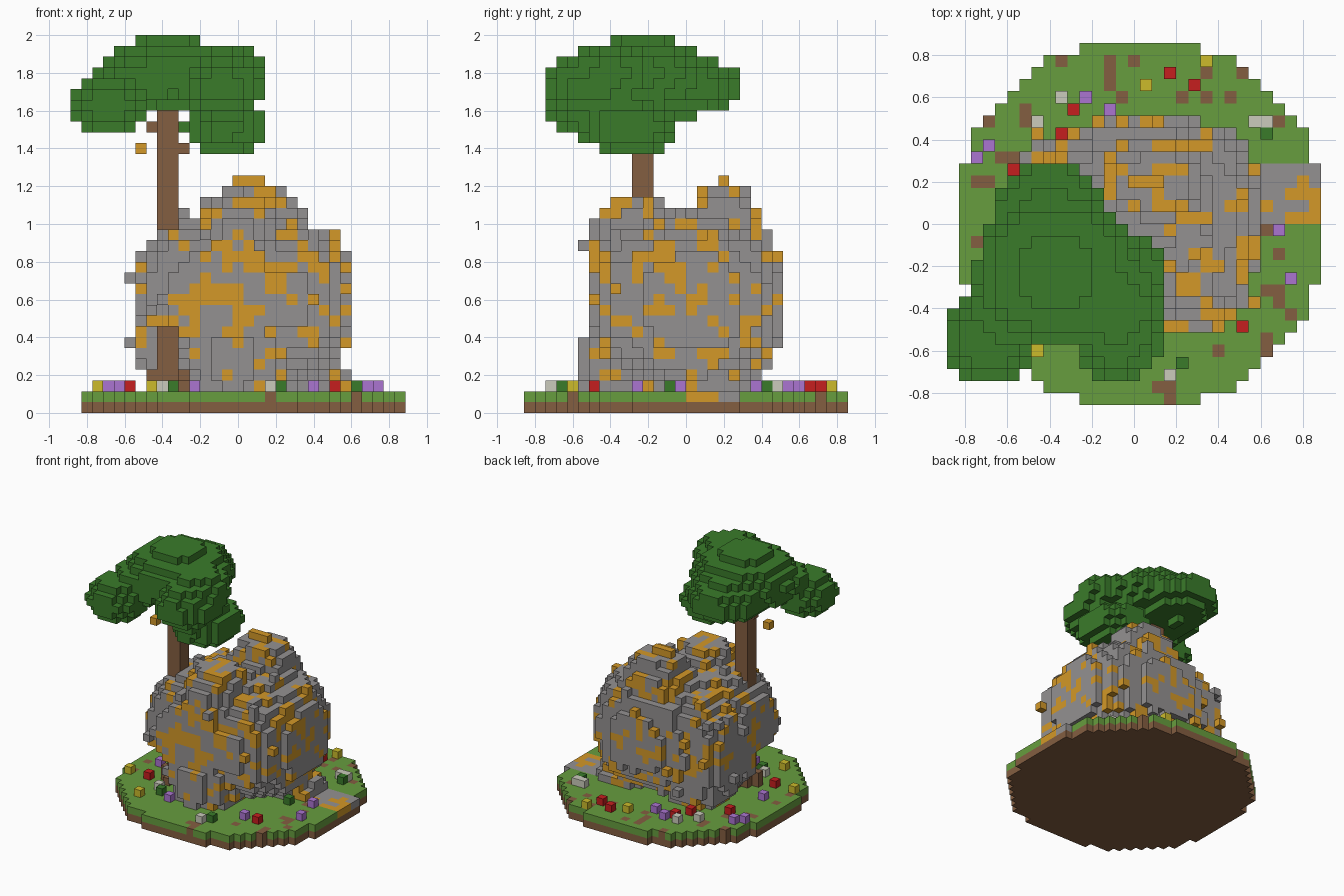
import bpy
import bmesh
import random
from mathutils import Vector, noise

random.seed(4)
if "Cube" in bpy.data.objects:
    bpy.data.objects.remove(bpy.data.objects["Cube"], do_unlink=True)

V = 2 / 35                      # edge length of one block
NX, NY, NZ = 31, 30, 35         # grid size in blocks

# Colours
COLOURS = {
    "grass": (103, 157, 62), "leaf": (58, 123, 42), "earth": (132, 94, 65),
    "stone": (148, 145, 145), "ochre": (211, 152, 40), "violet": (171, 117, 209),
    "red": (198, 30, 30), "yellow": (204, 187, 43), "pale": (203, 203, 188),
}


def linear(c):
    c /= 255
    return ((c + 0.055) / 1.055) ** 2.4


MATERIALS = {}
for name, rgb in COLOURS.items():
    mat = bpy.data.materials.new(name)
    mat.use_nodes = True
    colour = [linear(c) for c in rgb] + [1]
    mat.diffuse_color = colour
    bsdf = mat.node_tree.nodes["Principled BSDF"]
    bsdf.inputs["Base Color"].default_value = colour
    bsdf.inputs["Roughness"].default_value = 0.9
    MATERIALS[name] = mat

# Every filled block: cell -> (part, colour)
blocks = {}


def centre(cell):
    i, j, k = cell
    return Vector(((i - 15) * V, (j - 14.5) * V, (k + 0.5) * V))


def put(part, colour, *cells):
    for cell in cells:
        blocks[cell] = (part, colour)


def box(i0, i1, j0, j1, k0, k1):
    return [(i, j, k) for i in range(i0, i1 + 1)
            for j in range(j0, j1 + 1) for k in range(k0, k1 + 1)]


def inside(p, lobes, power):
    return any(sum(abs((p[a] - c[a]) / r[a]) ** power for a in range(3)) <= 1
               for c, r in lobes)


def blob(lobes, power, k0):
    return [c for c in box(0, NX - 1, 0, NY - 1, k0, NZ - 1)
            if inside(centre(c), lobes, power)]


def stone_colour(cell):
    # Lichen grows in clumps, thicker towards the top
    n = noise.noise(Vector(cell) * 0.55 + Vector((3.3, 7.1, 1.7)))
    return "ochre" if n > 0.27 - 0.13 * centre(cell).z or random.random() < 0.06 else "stone"


# Round island: earth below, grass above
for cell in box(0, NX - 1, 0, NY - 1, 0, 1):
    p = centre(cell) / V
    if (p.x - 0.5) ** 2 + p.y ** 2 < 240:
        put("island", "grass" if cell[2] else "earth", cell)

# Bare earth patches and the stone path at the edge
PATCHES = [(13, 26), (13, 27), (13, 28), (9, 28), (15, 28), (6, 23), (6, 24),
           (14, 25), (19, 25), (21, 25), (23, 25), (21, 27), (24, 27), (3, 23),
           (4, 20), (5, 20), (2, 18), (3, 18), (2, 13), (2, 10), (26, 14),
           (27, 12), (26, 9), (27, 9), (27, 8), (28, 7), (26, 4), (26, 5),
           (22, 4), (17, 1), (18, 1), (18, 0), (27, 23)]
for i, j in PATCHES:
    put("island", "earth", (i, j, 1))
put("island", "stone", *box(25, 30, 15, 19, 1, 1))
for i, j in [(29, 18), (28, 17), (29, 17), (30, 17), (26, 16), (30, 16),
             (28, 15), (29, 15), (30, 15)]:
    put("island", "ochre", (i, j, 1))

# Flowers and small plants on the grass, by grid column
FLOWERS = {
    "yellow": [(21, 28), (16, 26), (2, 9), (7, 4)],
    "red": [(18, 27), (20, 26), (10, 24), (9, 22), (5, 19), (24, 6), (5, 9)],
    "violet": [(11, 25), (13, 24), (3, 21), (2, 20), (27, 14), (28, 10),
               (22, 6), (4, 13), (11, 5)],
    "pale": [(9, 25), (7, 23), (25, 23), (26, 23), (18, 2), (8, 7)],
    "leaf": [(26, 22), (19, 3), (9, 6), (24, 13)],
}
planted = {spot for spots in FLOWERS.values() for spot in spots}

# Boulder: front lobe with its crest and foot, body tucked in at the ground,
# right shoulder, back left flank, peak, and low ledge by the path
ROCK = [((-0.1, -0.13, 0.58), (0.47, 0.4, 0.47)),
        ((0.0, -0.25, 0.85), (0.21, 0.26, 0.3)),
        ((-0.02, -0.29, 0.27), (0.26, 0.27, 0.27)),
        ((0.1, 0.04, 0.58), (0.52, 0.47, 0.46)),
        ((0.27, -0.22, 0.6), (0.29, 0.28, 0.36)),
        ((-0.25, 0.19, 0.52), (0.3, 0.24, 0.44)),
        ((0.09, 0.2, 0.7), (0.27, 0.21, 0.53)),
        ((0.4, 0.15, 0.12), (0.22, 0.19, 0.11))]
rock = set()
for cell in blob(ROCK, 2.6, 2):
    p = centre(cell)
    under_tree = p.x < -0.27 and p.y < -0.12 and p.z < 0.46
    under_back = p.y > 0.34 and p.z < 0.18
    if not under_tree and not under_back:
        rock.add(cell)

# Loose stones sticking out of the boulder
bumps = {(15, 18, 21), (5, 16, 12), (5, 18, 6), (17, 5, 15)}
STEPS = [(1, 0, 0), (-1, 0, 0), (0, 1, 0), (0, -1, 0), (0, 0, 1)]
for cell in sorted(rock):
    for step in STEPS:
        near = tuple(a + b for a, b in zip(cell, step))
        p = centre(near)
        if (near not in rock and near[:2] not in planted
                and random.random() < 0.035
                and -0.54 < p.x < 0.6 and abs(p.y) < 0.5 and 0.2 < p.z < 1.12):
            bumps.add(near)
for cell in sorted(rock | bumps):
    put("boulder", stone_colour(cell), cell)

# Tree trunk with roots and branch stubs
put("trunk", "earth", *box(8, 9, 10, 11, 2, 28))
put("trunk", "earth", (7, 10, 2), (7, 10, 3), (10, 10, 2), (11, 10, 2),
    (8, 9, 2), (9, 12, 2), (10, 11, 3), (7, 11, 26), (10, 10, 24))

# Leafy crown: main mass, back, left bough, joining bough, three right boughs
CROWN = [((-0.37, -0.22, 1.79), (0.38, 0.36, 0.21)),
         ((-0.4, 0.0, 1.73), (0.28, 0.3, 0.16)),
         ((-0.69, -0.55, 1.63), (0.21, 0.21, 0.16)),
         ((-0.52, -0.4, 1.74), (0.26, 0.2, 0.14)),
         ((-0.1, -0.4, 1.8), (0.25, 0.24, 0.15)),
         ((-0.08, -0.5, 1.72), (0.22, 0.25, 0.18)),
         ((-0.06, -0.3, 1.51), (0.23, 0.27, 0.15))]
put("crown", "leaf", *blob(CROWN, 2.0, 24))

# Hanging fruit
put("fruit", "ochre", (6, 9, 24))

for colour, spots in FLOWERS.items():
    for i, j in spots:
        put("flowers", colour, (i, j, 2))


# Turn each part into a mesh of its exposed block faces
def build(part):
    bm = bmesh.new()
    names = list(dict.fromkeys(c for p, c in blocks.values() if p == part))
    verts = {}

    def corner(point):
        key = tuple(round(a * 2) for a in point)
        if key not in verts:
            verts[key] = bm.verts.new(Vector(key) / 2 * V)
        return verts[key]

    for cell, (owner, colour) in blocks.items():
        if owner != part:
            continue
        mid = centre(cell) / V
        for axis in range(3):
            for sign in (-1, 1):
                step = [0, 0, 0]
                step[axis] = sign
                if tuple(a + b for a, b in zip(cell, step)) in blocks:
                    continue
                n = Vector(step) / 2
                u = Vector((0, 0, 0))
                u[(axis + 1) % 3] = 0.5
                w = n.cross(u) * 2
                face = bm.faces.new([corner(mid + n + d) for d in
                                     (-u - w, u - w, u + w, w - u)])
                face.material_index = names.index(colour)
    mesh = bpy.data.meshes.new(part)
    bm.to_mesh(mesh)
    bm.free()
    for name in names:
        mesh.materials.append(MATERIALS[name])
    bpy.context.collection.objects.link(bpy.data.objects.new(part, mesh))


for part in ("island", "boulder", "trunk", "crown", "fruit", "flowers"):
    build(part)
